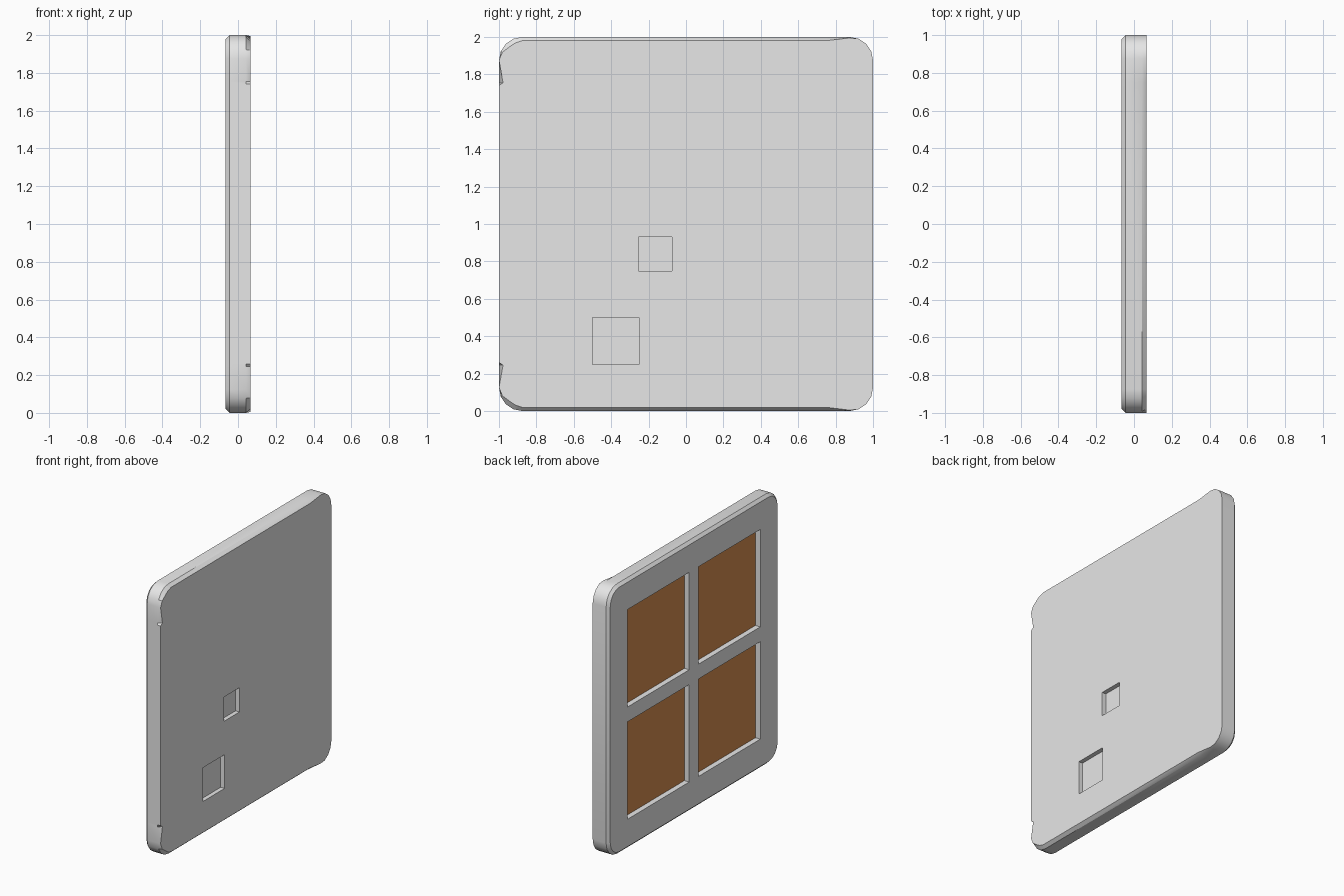
import bpy, bmesh, math
from mathutils import Vector, Matrix

if "Cube" in bpy.data.objects:
    bpy.data.objects.remove(bpy.data.objects["Cube"])

def material(name, rgb):
    m = bpy.data.materials.new(name)
    m.diffuse_color = (*rgb, 1)
    m.use_nodes = True
    m.node_tree.nodes["Principled BSDF"].inputs["Base Color"].default_value = m.diffuse_color
    return m

grey = material("light grey", (0.8, 0.8, 0.8))
brown = material("brown", (0.67, 0.27, 0.08))

T, R, CORE = 0.065, 0.125, 0.875      # half thickness, corner radius, corner centre
WIN_LO, WIN_HI, WIN_FLOOR = 0.055, 0.777, -0.025

# Outline as (y, z from centre, outward direction, inset of the +x edge)
outline = []

def corner(sy, sz, start, insets):
    for i, ins in enumerate(insets):
        a = math.radians(start + 22.5 * i)
        d = Vector((math.cos(a), math.sin(a)))
        outline.append((Vector((sy * CORE, sz * CORE)) + R * d, d, ins))

def edge(y, z, dy, dz, ins):
    outline.append((Vector((y, z)), Vector((dy, dz)), ins))

worn = [0.02, 0.025, 0.025, 0.01, 0.0]
corner(1, 1, 0, [0, 0, 0, 0, 0.005])
edge(0.75, 1, 0, 1, 0.02)
corner(-1, 1, 90, worn)
edge(-1, 0.755, -1, 0, 0.022)
edge(-1, 0.74, -1, 0, 0)
edge(-1, -0.74, -1, 0, 0)
edge(-1, -0.755, -1, 0, 0.022)
corner(-1, -1, 180, worn[::-1])
edge(0.75, -1, 0, -1, 0.02)
corner(1, -1, 270, [0.005, 0, 0, 0, 0])

# Panel: loops stacked along x, bevelled on the -x side, worn edges on +x
bm = bmesh.new()
loops = []
for x, inset in ((-T, lambda i: 0.02), (-T + 0.02, lambda i: 0),
                 (0.042, lambda i: 0), (T, lambda i: i)):
    ring = []
    for p, d, ins in outline:
        q = p - d * inset(ins)
        ring.append(bm.verts.new((x, q.x, q.y + 1)))
    loops.append(ring)
n = len(outline)
for a, b in zip(loops, loops[1:]):
    for i in range(n):
        j = (i + 1) % n
        bm.faces.new((a[i], a[j], b[j], b[i]))
bm.faces.new(loops[0])
bm.faces.new(loops[-1])
bmesh.ops.recalc_face_normals(bm, faces=bm.faces)
mesh = bpy.data.meshes.new("panel")
bm.to_mesh(mesh)
bm.free()
panel = bpy.data.objects.new("panel", mesh)
bpy.context.collection.objects.link(panel)
mesh.materials.append(grey)
mesh.materials.append(brown)

# Recess cutter: four windows on -x, two square pockets on +x
bm = bmesh.new()

def box(x0, x1, y0, y1, z0, z1):
    c = Vector((x0 + x1, y0 + y1, z0 + z1)) / 2
    bmesh.ops.create_cube(bm, size=1, matrix=Matrix.Translation(c) @
                          Matrix.Diagonal((x1 - x0, y1 - y0, z1 - z0, 1)))

for sy in (-1, 1):
    for sz in (-1, 1):
        y0, y1 = sorted((sy * WIN_LO, sy * WIN_HI))
        z0, z1 = sorted((1 + sz * WIN_LO, 1 + sz * WIN_HI))
        box(-0.2, WIN_FLOOR, y0, y1, z0, z1)
box(0.033, 0.2, -0.5, -0.25, 0.25, 0.5)
box(0.033, 0.2, -0.255, -0.075, 0.75, 0.93)
cut_mesh = bpy.data.meshes.new("recess_cutter")
bm.to_mesh(cut_mesh)
bm.free()
cut_mesh.materials.append(grey)
cutter = bpy.data.objects.new("recess_cutter", cut_mesh)
bpy.context.collection.objects.link(cutter)
cutter.hide_render = True

bpy.context.view_layer.objects.active = panel
panel.select_set(True)
mod = panel.modifiers.new("recesses", 'BOOLEAN')
mod.operation = 'DIFFERENCE'
mod.solver = 'EXACT'
mod.object = cutter
bpy.ops.object.modifier_apply(modifier=mod.name)
bpy.data.objects.remove(cutter)

# Brown window floors
for f in panel.data.polygons:
    f.material_index = int(f.normal.x < -0.9 and abs(f.center.x - WIN_FLOOR) < 0.002)

bpy.ops.object.shade_smooth_by_angle(angle=math.radians(30))
